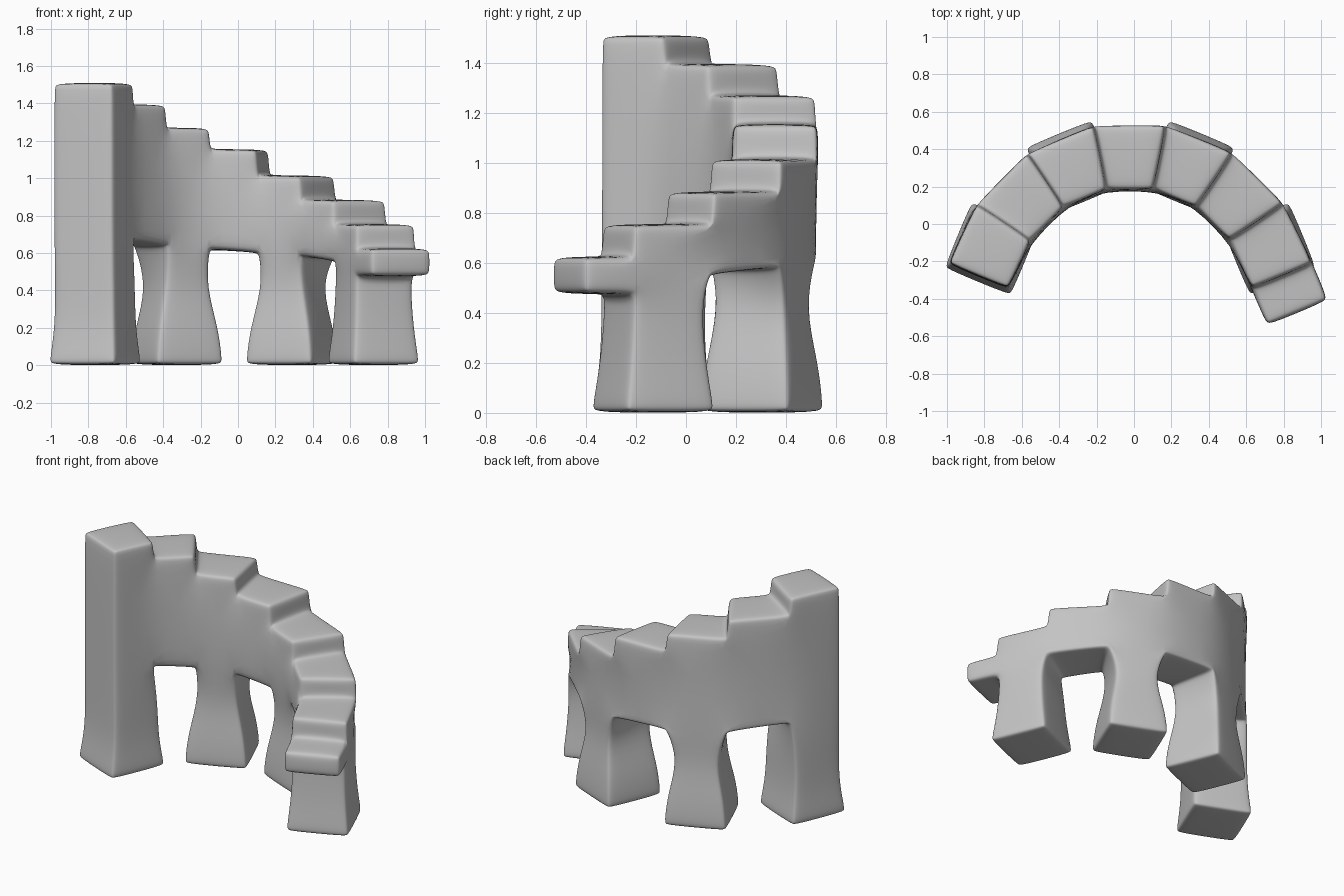
import bpy, bmesh
from math import radians, sin, cos
from mathutils import Vector

cube = bpy.data.objects.get("Cube")
if cube:
    bpy.data.objects.remove(cube)

CENTRE = Vector((-0.02, -0.44, 0))
INNER, OUTER, LEG_R = 0.635, 0.99, 0.805
STEP = 22.5
FIRST = 157.5      # direction of the tall end column
LAST = FIRST - 6 * STEP

TOPS = [1.51, 1.395, 1.27, 1.155, 1.015, 0.885, 0.755, 0.625]
UNDERS = [0.67, 0.67, 0.64, 0.62, 0.60, 0.58, 0.55, 0.475, 0.475]

# Leg outlines: (height, radial size, tangential size) from top to floor
SLIM = [(0.42, 0.30, 0.25), (0.20, 0.37, 0.36), (0, 0.40, 0.40)]
END = [(0.42, 0.335, 0.31), (0.20, 0.355, 0.34), (0, 0.40, 0.40)]
TOWER = [(0.42, 0.355, 0.33), (0.20, 0.36, 0.335), (0, 0.40, 0.40)]
LEGS = {0: TOWER, 2: SLIM, 4: SLIM, 6: END}


def place(angle, radius, offset, z):
    """Point at a radius, shifted along the descending tangent."""
    a = radians(angle)
    p = CENTRE + Vector((cos(a), sin(a), 0)) * radius
    p += Vector((sin(a), -cos(a), 0)) * offset
    p.z = z
    return p


def boundary(k):
    """Angle and tangent offset of each cut between steps."""
    if k == 0:
        return FIRST, -0.165
    if k >= 7:
        return LAST, 0.16 if k == 7 else 0.375
    return FIRST + STEP / 2 - STEP * k, 0


bm = bmesh.new()
cache = {}


def vert(k, radius, z):
    key = (k, radius, z)
    if key not in cache:
        angle, offset = boundary(k)
        cache[key] = bm.verts.new(place(angle, radius, offset, z))
    return cache[key]


def strip(a, b):
    """Face across the stair between two (cut, height) positions."""
    bm.faces.new([vert(*a[:1], INNER, a[1]), vert(a[0], OUTER, a[1]),
                  vert(b[0], OUTER, b[1]), vert(b[0], INNER, b[1])])


# Stair: treads, risers, curved walls and arch undersides
count = len(TOPS)
strip((0, UNDERS[0]), (0, TOPS[0]))
for i, top in enumerate(TOPS):
    low = TOPS[i + 1] if i + 1 < count else UNDERS[count]
    strip((i, top), (i + 1, top))
    strip((i + 1, top), (i + 1, low))
    for radius in (INNER, OUTER):
        outline = [(i, UNDERS[i]), (i + 1, UNDERS[i + 1])]
        if i + 1 < count:
            outline.append((i + 1, low))
        outline += [(i + 1, top), (i, top)]
        bm.faces.new([vert(k, radius, z) for k, z in outline])
    if i not in LEGS:
        strip((i, UNDERS[i]), (i + 1, UNDERS[i + 1]))

# Legs: waisted columns growing out of the wall down to flared feet
for i, rings in LEGS.items():
    upper = [vert(i, INNER, UNDERS[i]), vert(i, OUTER, UNDERS[i]),
             vert(i + 1, OUTER, UNDERS[i + 1]), vert(i + 1, INNER, UNDERS[i + 1])]
    for z, depth, width in rings:
        ring = [bm.verts.new(place(FIRST - STEP * i, LEG_R + r * depth / 2, t * width / 2, z))
                for r, t in ((-1, -1), (1, -1), (1, 1), (-1, 1))]
        for n in range(4):
            m = (n + 1) % 4
            bm.faces.new([upper[n], upper[m], ring[m], ring[n]])
        upper = ring
    bm.faces.new(upper)

bmesh.ops.recalc_face_normals(bm, faces=bm.faces[:])
mesh = bpy.data.meshes.new("curved_staircase")
bm.to_mesh(mesh)
bm.free()
for poly in mesh.polygons:
    poly.use_smooth = True

stairs = bpy.data.objects.new("curved_staircase", mesh)
bpy.context.collection.objects.link(stairs)

# Soft rounded edges
bevel = stairs.modifiers.new("rounded_edges", 'BEVEL')
bevel.width = 0.035
bevel.segments = 2
bevel.limit_method = 'ANGLE'
bevel.angle_limit = radians(38)
bevel.use_clamp_overlap = False
smooth = stairs.modifiers.new("smooth_surface", 'SUBSURF')
smooth.levels = smooth.render_levels = 2

# Plain grey
grey = bpy.data.materials.new("light_grey")
grey.use_nodes = True
colour = (0.55, 0.55, 0.55, 1)
grey.diffuse_color = colour
grey.node_tree.nodes["Principled BSDF"].inputs["Base Color"].default_value = colour
mesh.materials.append(grey)
